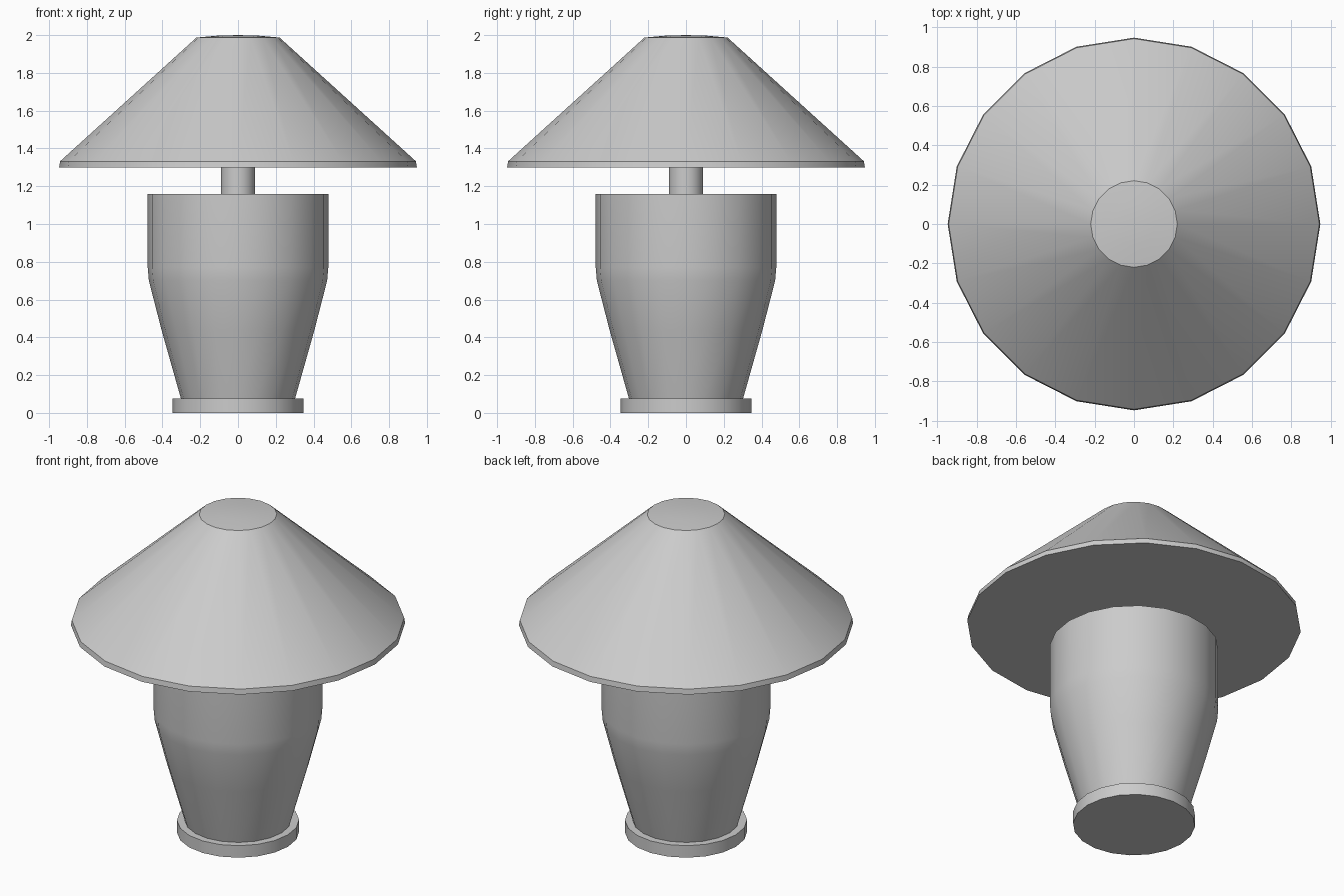
import bpy, bmesh
from math import cos, sin, pi, radians

if "Cube" in bpy.data.objects:
    bpy.data.objects.remove(bpy.data.objects["Cube"])

SIDES = 20


def lathe(name, profile, angle=35):
    """Revolve (radius, z) points, bottom to top; ends are closed."""
    bm = bmesh.new()
    rings = []
    for r, z in profile:
        if r == 0:
            rings.append([bm.verts.new((0, 0, z))])
        else:
            rings.append([bm.verts.new((r * cos(2 * pi * i / SIDES),
                                        r * sin(2 * pi * i / SIDES), z))
                          for i in range(SIDES)])
    for a, b in zip(rings, rings[1:]):
        for i in range(SIDES):
            j = (i + 1) % SIDES
            if len(b) == 1:
                bm.faces.new((a[i], a[j], b[0]))
            else:
                bm.faces.new((a[i], a[j], b[j], b[i]))
    bm.faces.new(rings[0][::-1])
    if len(rings[-1]) > 1:
        bm.faces.new(rings[-1])
    mesh = bpy.data.meshes.new(name)
    bm.to_mesh(mesh)
    bm.free()
    obj = bpy.data.objects.new(name, mesh)
    bpy.context.collection.objects.link(obj)
    bpy.ops.object.select_all(action='DESELECT')
    obj.select_set(True)
    bpy.context.view_layer.objects.active = obj
    bpy.ops.object.shade_smooth_by_angle(angle=radians(angle))
    return obj


# Round foot
lathe("foot", [(0.346, 0), (0.346, 0.075)])

# Tapered vase body with straight upper half
lathe("body", [(0.302, 0.075), (0.405, 0.44), (0.472, 0.70),
               (0.478, 0.77), (0.478, 1.16)])

# Short neck between body and shade
lathe("neck", [(0.09, 1.16), (0.09, 1.30)])

# Conical shade with a narrow rim and slightly domed cap
lathe("shade", [(0.947, 1.30), (0.942, 1.332), (0.22, 1.987),
                (0.11, 1.997), (0, 2.0)], 55)
bpy.data.objects["shade"].data.set_sharp_from_angle(angle=radians(30))
